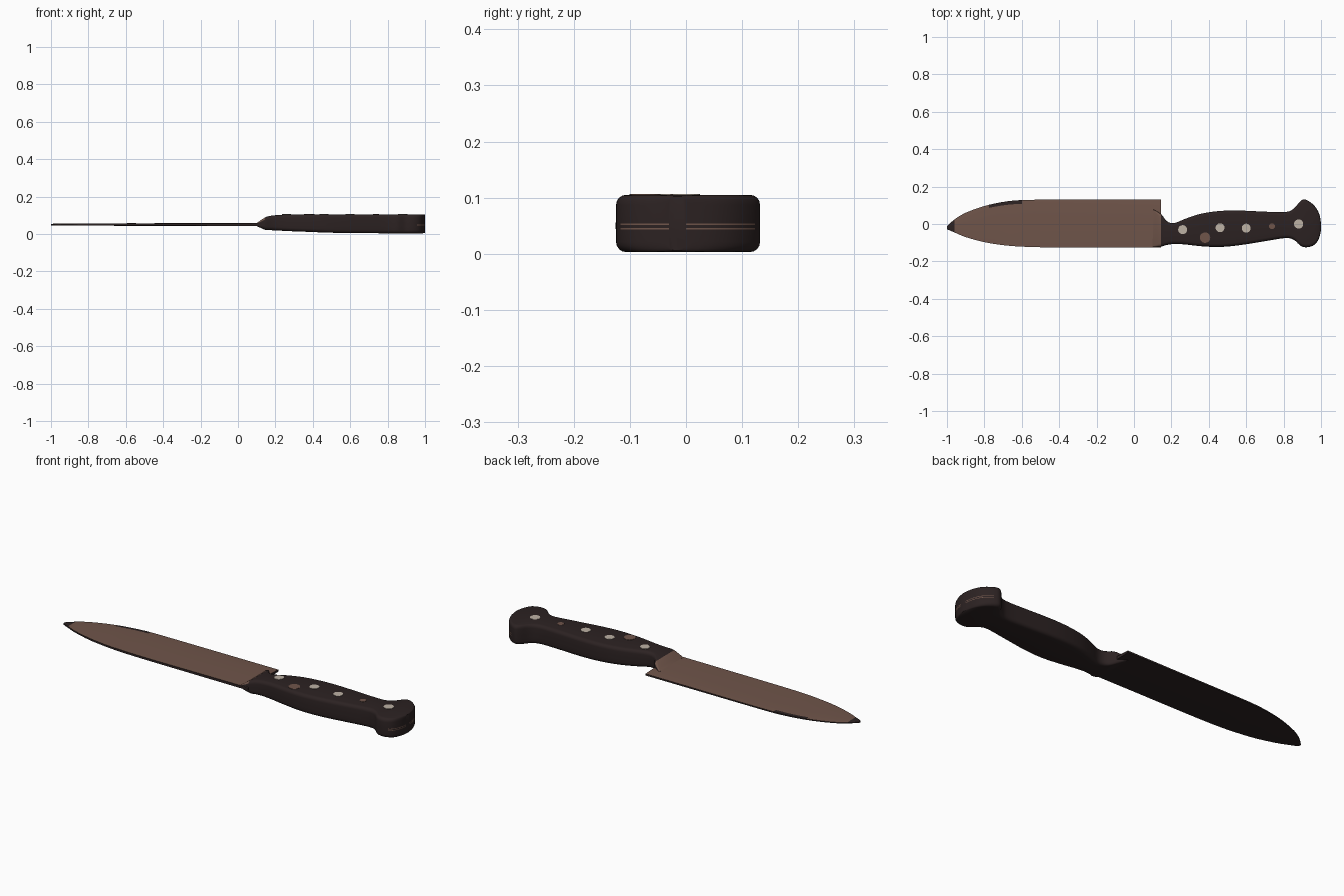
import bpy, bmesh, math

if "Cube" in bpy.data.objects:
    bpy.data.objects.remove(bpy.data.objects["Cube"])


def material(name, rgb):
    m = bpy.data.materials.new(name)
    m.diffuse_color = (*rgb, 1)
    m.use_nodes = True
    m.node_tree.nodes["Principled BSDF"].inputs["Base Color"].default_value = m.diffuse_color
    return m


DARK = material("dark brown", (0.025, 0.016, 0.016))
BROWN = material("blade brown", (0.160, 0.090, 0.068))
PALE = material("pale rivet", (0.51, 0.445, 0.376))


def spline(rows, n):
    """Catmull-Rom refinement of a list of station tuples."""
    out = []
    for i in range(len(rows) - 1):
        a, b, c, d = (rows[max(i - 1, 0)], rows[i], rows[i + 1],
                      rows[min(i + 2, len(rows) - 1)])
        for k in range(n):
            t = k / n
            out.append(tuple(0.5 * (2 * q + (r - p) * t + (2 * p - 5 * q + 4 * r - s) * t * t
                                    + (3 * q - p - 3 * r + s) * t ** 3)
                             for p, q, r, s in zip(a, b, c, d)))
    out.append(rows[-1])
    return out


def loft(name, rings, rule, angle):
    """Skin closed rings, cap the ends, colour faces brown where rule(face) holds."""
    bm = bmesh.new()
    vs = [[bm.verts.new(p) for p in ring] for ring in rings]
    n = len(vs[0])
    for a, b in zip(vs, vs[1:]):
        for i in range(n):
            j = (i + 1) % n
            bm.faces.new((a[i], a[j], b[j], b[i]))
    bm.faces.new(vs[0])
    bm.faces.new(vs[-1])
    bmesh.ops.recalc_face_normals(bm, faces=bm.faces)
    for f in bm.faces:
        f.material_index = int(rule(f))
    me = bpy.data.meshes.new(name)
    bm.to_mesh(me)
    bm.free()
    me.materials.append(DARK)
    me.materials.append(BROWN)
    ob = bpy.data.objects.new(name, me)
    bpy.context.collection.objects.link(ob)
    bpy.ops.object.select_all(action='DESELECT')
    ob.select_set(True)
    bpy.context.view_layer.objects.active = ob
    bpy.ops.object.shade_smooth_by_angle(angle=math.radians(angle))
    return ob


# Blade: stations of x, spine y, cutting-edge y, half thickness
blade = spline([(-1, -.028, -.012, .004), (-.96, -.045, .024, .005),
                (-.9, -.07, .06, .005), (-.8, -.097, .096, .006),
                (-.7, -.113, .118, .006), (-.6, -.121, .128, .007),
                (-.45, -.125, .13, .007), (-.15, -.125, .13, .008),
                (.145, -.125, .13, .009)], 4)
ROWS = [(0, .8), (.3, 1), (.7, .9), (.92, .7), (1, .5)]


def blade_ring(x, lo, hi, h):
    top = [(x, lo + (hi - lo) * t, .05 + h * k) for t, k in ROWS]
    low = [(x, lo + (hi - lo) * t, .05 - h * k) for t, k in reversed(ROWS)]
    return top + low


def blade_rule(f):
    c = f.calc_center_median()
    stained = -.78 < c.x < -.61 and f.normal.z > .5 and c.y > .095
    return f.normal.z > .5 and c.x > -.96 and not stained


loft("blade", [blade_ring(*s) for s in blade], blade_rule, 30)

# Handle with bolster: stations of x, low y, high y, bottom z, top z
handle = spline([(.10, -.123, .08, .042, .058), (.145, -.121, .053, .022, .088),
                 (.175, -.112, .015, .020, .097), (.215, -.107, .005, .018, .101),
                 (.27, -.109, .026, .015, .104), (.35, -.118, .053, .012, .105),
                 (.45, -.123, .069, .008, .105), (.56, -.114, .072, .005, .105),
                 (.7, -.092, .066, .004, .105), (.81, -.075, .064, .003, .105),
                 (.855, -.085, .083, .003, .105), (.885, -.112, .117, .003, .105),
                 (.91, -.124, .132, .003, .105), (.945, -.121, .115, .003, .105),
                 (.975, -.102, .084, .003, .105), (.993, -.065, .045, .004, .104),
                 (1, -.03, .0, .006, .102)], 3)


def handle_ring(x, lo, hi, z0, z1):
    r = min(.018, (z1 - z0) * .3, (hi - lo) * .3)
    pts = []
    corners = [(hi - r, z1 - r, 0), (lo + r, z1 - r, 90),
               (lo + r, z0 + r, 180), (hi - r, z0 + r, 270)]
    # side points bounding the two thin tang lines
    side = [z0 + (z1 - z0) * t for t in (.39, .42, .47, .50)]
    for i, (y, z, a0) in enumerate(corners):
        for k in range(5):
            a = math.radians(a0 + 22.5 * k)
            pts.append((x, y + r * math.cos(a), z + r * math.sin(a)))
        if i == 1:
            pts += [(x, lo, s) for s in reversed(side)]
        if i == 3:
            pts += [(x, hi, s) for s in side]
    return pts


def handle_rule(f):
    c, n = f.calc_center_median(), f.normal
    bolster = c.x < .145 and n.z > .2
    z = (c.z - .003) / .102
    tang = n.x > .5 and c.x > .92 and (.385 < z < .425 or .465 < z < .505)
    return (bolster or tang) and len(f.verts) == 4


loft("handle", [handle_ring(*s) for s in handle], handle_rule, 40)

# Rivets on the upper face
for i, (x, y, r, mat) in enumerate([(.26, -.03, .024, PALE), (.46, -.02, .024, PALE),
                                    (.6, -.022, .024, PALE), (.88, 0, .025, PALE),
                                    (.38, -.073, .028, BROWN), (.738, -.012, .016, BROWN)]):
    bpy.ops.mesh.primitive_cylinder_add(vertices=20, radius=r, depth=.008,
                                        location=(x, y, .1025))
    ob = bpy.context.object
    ob.name = f"rivet_{i + 1}"
    ob.data.materials.append(mat)
